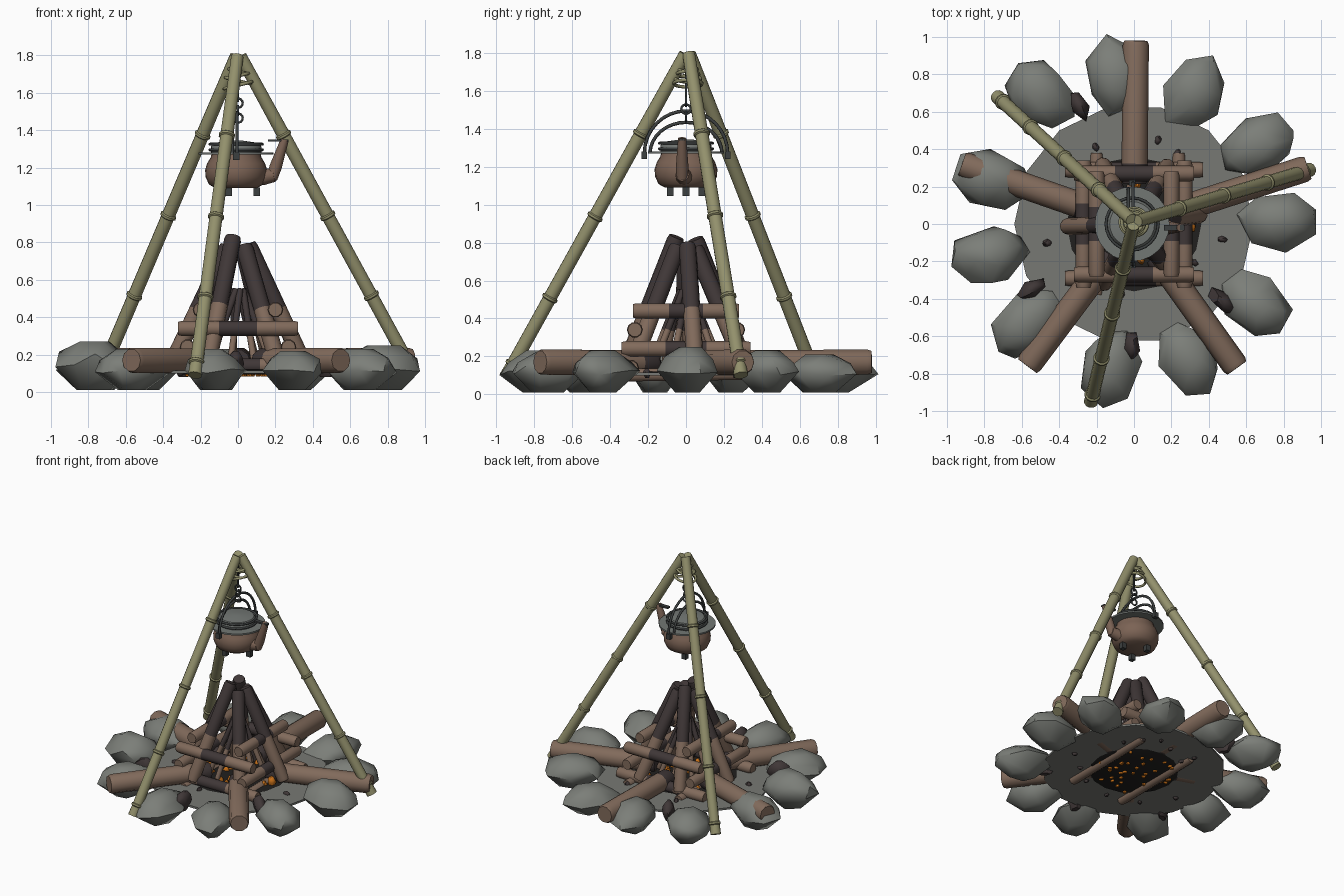
import bpy, bmesh, math, random
from mathutils import Vector, Matrix

cube = bpy.data.objects.get("Cube")
if cube:
    bpy.data.objects.remove(cube, do_unlink=True)
random.seed(7)


def material(name, r, g, b):
    m = bpy.data.materials.new(name)
    m.use_nodes = True
    m.diffuse_color = (r, g, b, 1)
    m.node_tree.nodes["Principled BSDF"].inputs["Base Color"].default_value = (r, g, b, 1)
    return m


BAMBOO = material("olive bamboo", .29, .28, .15)
WOOD = material("brown wood", .22, .145, .105)
CHAR = material("charred wood", .05, .038, .038)
STONE = material("grey stone", .2, .21, .19)
ASH = material("grey ash", .185, .19, .175)
SOOT = material("black soot", .015, .014, .013)
EMBER = material("orange ember", .6, .17, .01)
COPPER = material("brown copper", .2, .125, .09)
IRON = material("dark iron", .045, .05, .05)
LID = material("grey metal", .17, .185, .175)


def finish(bm, name, mats, angle=40):
    bmesh.ops.recalc_face_normals(bm, faces=bm.faces)
    mesh = bpy.data.meshes.new(name)
    bm.to_mesh(mesh)
    bm.free()
    ob = bpy.data.objects.new(name, mesh)
    bpy.context.collection.objects.link(ob)
    for m in mats:
        mesh.materials.append(m)
    bpy.ops.object.select_all(action='DESELECT')
    ob.select_set(True)
    bpy.context.view_layer.objects.active = ob
    bpy.ops.object.shade_smooth_by_angle(angle=math.radians(angle))
    return ob


def lathe(name, start, end, profile, mats, sides=12, charred=None):
    """Turned solid from start to end; profile holds (fraction, radius)."""
    a, d = Vector(start), Vector(end) - Vector(start)
    rot = d.to_track_quat('Z', 'Y')
    bm = bmesh.new()
    rings = []
    for t, r in profile:
        rings.append([bm.verts.new(a + d * t + rot @ Vector(
            (r * math.cos(k * math.tau / sides), r * math.sin(k * math.tau / sides), 0)))
            for k in range(sides)])
    for i in range(len(rings) - 1):
        mid = (profile[i][0] + profile[i + 1][0]) / 2
        for k in range(sides):
            n = (k + 1) % sides
            f = bm.faces.new((rings[i][k], rings[i][n], rings[i + 1][n], rings[i + 1][k]))
            f.material_index = int(bool(charred and charred[0] < mid < charred[1]))
    for ring, t in ((rings[0], 0), (rings[-1], 1)):
        f = bm.faces.new(ring)
        f.material_index = int(bool(charred and charred[0] <= t <= charred[1]))
    return finish(bm, name, mats)


def log(name, start, end, r, charred=None):
    cuts = [0, .03] + list(charred or ()) + [.97, 1]
    cuts = sorted(set(cuts))
    prof = [(t, r * (.88 if t in (0, 1) else 1)) for t in cuts]
    return lathe(name, start, end, prof, [WOOD, CHAR], 10, charred)


def rod(name, points, r, mat):
    """Round bar along a path."""
    curve = bpy.data.curves.new(name, 'CURVE')
    curve.dimensions = '3D'
    curve.bevel_depth = r
    curve.bevel_resolution = 2
    curve.use_fill_caps = True
    s = curve.splines.new('POLY')
    s.points.add(len(points) - 1)
    for p, co in zip(s.points, points):
        p.co = (*co, 1)
    ob = bpy.data.objects.new(name, curve)
    bpy.context.collection.objects.link(ob)
    curve.materials.append(mat)
    bpy.ops.object.select_all(action='DESELECT')
    ob.select_set(True)
    bpy.context.view_layer.objects.active = ob
    bpy.ops.object.convert(target='MESH')
    bpy.ops.object.shade_smooth_by_angle(angle=math.radians(50))


def rock(name, centre, size, turn, mat, sides=7):
    """Chunky stone hulled from three uneven rings."""
    bm = bmesh.new()
    j = random.uniform
    for h, r, n in ((-1, .45, 5), (-.05, 1, sides), (.5, .83, sides), (1, .4, 4)):
        off = j(0, 6)
        for k in range(n):
            a = off + (k + j(-.2, .2)) * math.tau / n
            q = r * j(.88, 1.06)
            bm.verts.new((q * math.cos(a), q * math.sin(a), h + j(-.12, .12) * (abs(h) < 1)))
    hull = bmesh.ops.convex_hull(bm, input=bm.verts)
    bmesh.ops.delete(bm, geom=hull["geom_interior"], context='VERTS')
    bm.transform(Matrix.Translation(centre) @ Matrix.Rotation(turn, 4, 'Z')
                 @ Matrix.Diagonal((*size, 1)))
    return finish(bm, name, [mat], 48)


def box(name, centre, size):
    bm = bmesh.new()
    bmesh.ops.create_cube(bm, matrix=Matrix.Translation(centre) @ Matrix.Diagonal((*size, 1)))
    finish(bm, name, [IRON])


def circle(x, y, z, r, u, v, n=20):
    u, v = Vector(u), Vector(v)
    return [Vector((x, y, z)) + r * (math.cos(k * math.tau / n) * u + math.sin(k * math.tau / n) * v)
            for k in range(n + 1)]


# Ash bed and soot patch
lathe("ash_bed", (0, 0, .1), (0, 0, .115), [(0, .64), (1, .64)], [ASH], 14)
lathe("soot_patch", (0, 0, .094), (0, 0, .121), [(0, .3), (1, .36)], [SOOT], 16)

# Ring of stones: centre x, y and height
stones = [(-.1, .79, .11), (.32, .71, .1), (.67, .43, .11), (.78, .02, .12), (.65, -.44, .11),
          (.29, -.72, .105), (-.13, -.77, .11), (-.57, -.53, .11), (-.77, -.17, .13),
          (-.76, .24, .115), (-.5, .7, .11)]
for x, y, h in stones:
    rock("ring_stone", (x, y, h + .01), (.225, .168, h), math.atan2(y, x), STONE)
for x, y in ((-.29, .63), (-.01, -.65), (-.55, -.35), (.47, -.41)):
    rock("charcoal_lump", (x, y, .15), (.09, .05, .07), math.atan2(y, x), CHAR, 5)

# Tripod with bamboo joints
for foot in ((-.23, -.95, .09), (-.73, .68, .1), (.94, .29, .1)):
    prof = [(0, .038)]
    for t in (.04, .245, .497, .752):
        prof += [(t - .006, .036), (t - .003, .044), (t + .003, .044), (t + .006, .036)]
    prof.append((1, .034))
    lathe("tripod_pole", foot, (foot[0] * .015, foot[1] * .015 + .01, 1.795), prof, [BAMBOO], 12)
for i in range(4):
    tilt = .25 * (-1) ** i
    rod("lashing", circle(0, .01, 1.64 + .025 * i, .075 - .009 * i, (1, 0, tilt), (0, 1, 0)), .009, BAMBOO)

# Hanging chain
rod("chain_bar", [(0, 0, 1.72), (0, 0, 1.55)], .006, IRON)
for i in range(3):
    u = (1, 0, 0) if i % 2 == 0 else (0, 1, 0)
    rod("chain_link", circle(0, 0, 1.545 - .04 * i, .025, u, (0, 0, 1), 14), .006, IRON)

# Kettle body, lid and rims
body = [(0, .11), (.1, .145), (.3, .163), (.5, .166), (.68, .155), (.85, .135), (1, .13)]
lathe("kettle_body", (-.01, 0, 1.09), (-.01, 0, 1.285), body, [COPPER], 24)
lathe("kettle_brim", (-.01, 0, 1.27), (-.01, 0, 1.282), [(0, .2), (1, .2)], [LID], 24)
lathe("kettle_lid", (-.01, 0, 1.28), (-.01, 0, 1.345),
      [(0, .135), (.5, .135), (.8, .12), (1, .03)], [LID], 24)
for z in (1.295, 1.325):
    rod("lid_ring", circle(-.01, 0, z, .14, (1, 0, 0), (0, 1, 0), 24), .008, IRON)
for y in (-.22, .22):
    box("handle_ear", (-.01, y, 1.262), (.035, .03, .04))
for a in range(3):
    t = a * math.tau / 3
    box("kettle_foot", (.1 * math.cos(t), .095 * math.sin(t), 1.07), (.035, .035, .045))
for r, top, x in ((.22, .225, -.005), (.19, .165, -.03)):
    rod("bail_handle", [(x, r * math.cos(k * math.pi / 16), 1.27 + top * math.sin(k * math.pi / 16))
                        for k in range(17)], .009, IRON)

# Spout
lathe("spout_base", (.13, -.01, 1.15), (.195, -.02, 1.16), [(0, .045), (1, .036)], [COPPER], 12)
lathe("spout", (.18, -.02, 1.14), (.25, -.02, 1.35), [(0, .03), (.3, .033), (1, .022)], [COPPER], 12)
box("spout_cap", (.215, -.02, 1.345), (.11, .03, .012))

# Long logs lying out over the stones, burnt at the inner end
for x, y in ((.01, .98), (.93, .3), (.55, -.77), (-.57, -.76), (-.92, .32)):
    log("radial_log", (x, y, .17), (x * .22, y * .22, .165), .07, (.86, 1))

# Log crib: crossed pairs, burnt in the middle
for i, (off, half) in enumerate(((.29, .37), (.27, .34), (.27, .32), (.2, .28))):
    for s in (-off, off):
        z = .14 + .1 * i
        ends = [(e, s, z) if i % 2 == 0 else (s, e, z) for e in (-half, half)]
        log("crib_log", *ends, .042, (.34, .66))
for x in (-.2, .24):
    log("base_log", (x, -.38, .1), (x, .38, .11), .035)

# Leaning logs and kindling, burnt at the top
for i, deg in enumerate((8, 60, 118, 182, 243, 307)):
    c, s = math.cos(math.radians(deg)), math.sin(math.radians(deg))
    z = (.79, .77, .82, .78, .83, .78)[i]
    log("leaning_log", (.36 * c, .36 * s, .14), (.055 * c, .055 * s, z), .046, (.47, 1))
for k in range(9):
    a = k * math.tau / 9 + .3
    log("kindling", (.2 * math.cos(a), .2 * math.sin(a), .13),
        (.03 * math.cos(a + .6), .03 * math.sin(a + .6), .55), .018, (.5, 1))

# Embers and scattered charcoal
for k in range(40):
    a, r = random.uniform(0, math.tau), .3 * math.sqrt(random.random())
    rock("ember", (r * math.cos(a), r * math.sin(a), .115), (.028, .022, .032), a, EMBER, 5)
rock("ember", (.3, -.02, .14), (.035, .03, .04), 0, EMBER, 5)
for k in range(14):
    a, r = random.uniform(0, math.tau), random.uniform(.36, .52)
    rock("charcoal_chip", (r * math.cos(a), r * math.sin(a), .11), (.03, .02, .025), a, CHAR, 5)
